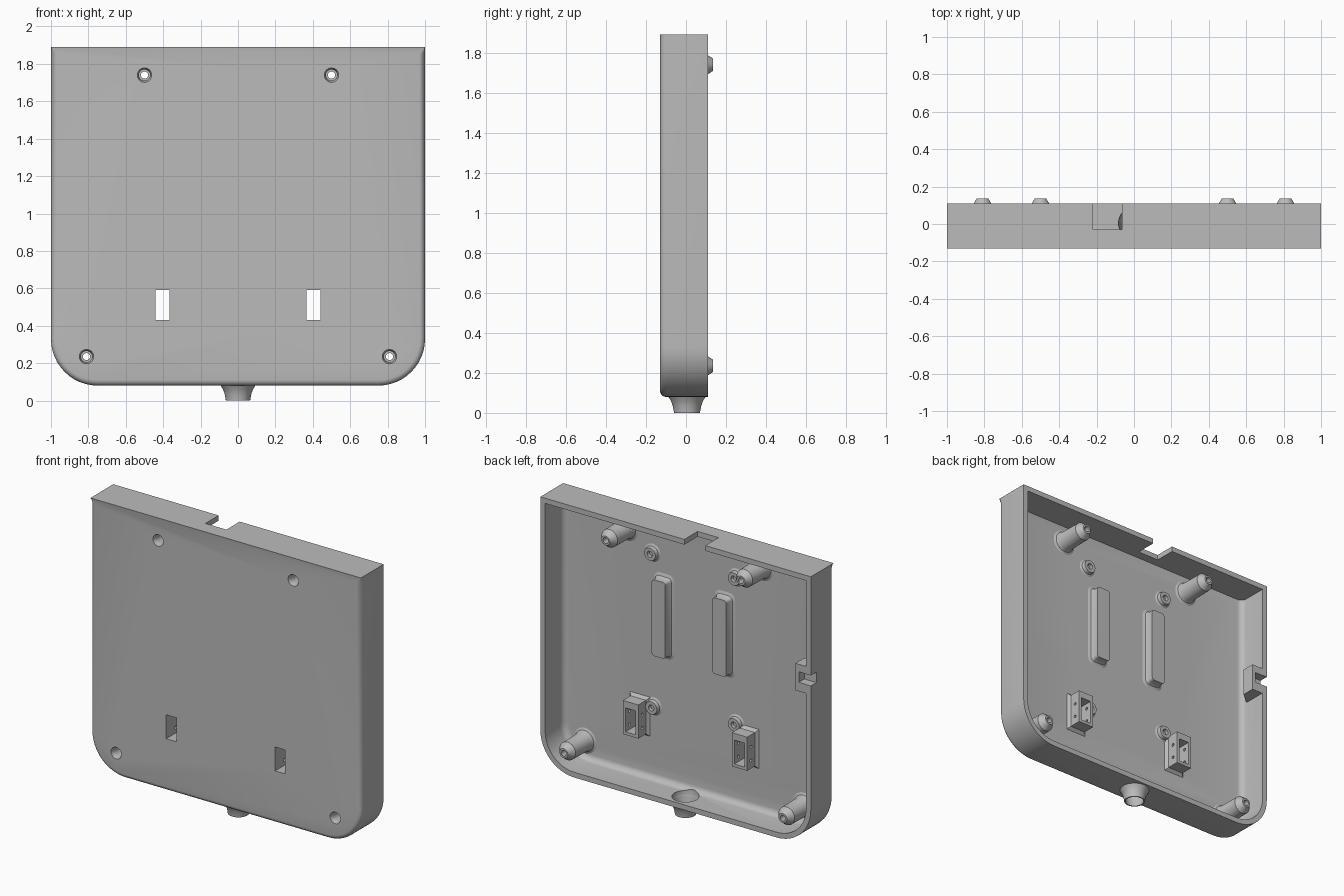
import bpy, bmesh, math

if "Cube" in bpy.data.objects:
    bpy.data.objects.remove(bpy.data.objects["Cube"], do_unlink=True)

# Single plastic colour
grey = bpy.data.materials.new("grey_plastic")
grey.use_nodes = True
grey.diffuse_color = (0.5, 0.5, 0.5, 1)
grey.node_tree.nodes["Principled BSDF"].inputs["Base Color"].default_value = (0.5, 0.5, 0.5, 1)

TOP, BACK, FRONT, FLOOR, WALL = 1.89, 0.11, -0.13, -0.09, 0.035


def loft(name, rings):
    """Skin a list of equal rings and cap both ends."""
    bm = bmesh.new()
    rows = [[bm.verts.new(p) for p in ring] for ring in rings]
    n = len(rows[0])
    for a, b in zip(rows, rows[1:]):
        for i in range(n):
            j = (i + 1) % n
            bm.faces.new((a[i], a[j], b[j], b[i]))
    bm.faces.new(rows[0])
    bm.faces.new(rows[-1])
    bmesh.ops.recalc_face_normals(bm, faces=bm.faces)
    mesh = bpy.data.meshes.new(name)
    bm.to_mesh(mesh)
    bm.free()
    mesh.materials.append(grey)
    obj = bpy.data.objects.new(name, mesh)
    bpy.context.collection.objects.link(obj)
    return obj


def lathe(name, profile, centre, axis="y", sides=32):
    """Revolve (radius, height) pairs about an axis through centre."""
    rings = []
    for r, h in profile:
        ring = []
        for i in range(sides):
            t = math.tau * i / sides
            u, v = r * math.cos(t), r * math.sin(t)
            d = {"x": (h, u, v), "y": (u, h, v), "z": (u, v, h)}[axis]
            ring.append([c + o for c, o in zip(centre, d)])
        rings.append(ring)
    return loft(name, rings)


def rect(x0, x1, z0, z1, y, radius=0):
    """Rectangular ring facing y, optionally with rounded corners."""
    if not radius:
        return [(x0, y, z0), (x1, y, z0), (x1, y, z1), (x0, y, z1)]
    ring = []
    corners = [(x1, z1, -1, -1), (x0, z1, 1, -1), (x0, z0, 1, 1), (x1, z0, -1, 1)]
    for k, (x, z, sx, sz) in enumerate(corners):
        for i in range(5):
            t = math.pi / 2 * (k + i / 4)
            ring.append((x + radius * (sx + math.cos(t)), y, z + radius * (sz + math.sin(t))))
    return ring


def box(name, x0, x1, y0, y1, z0, z1):
    return loft(name, [rect(x0, x1, z0, z1, y) for y in (y0, y1)])


def outline(y, inset, top=TOP, corner=0):
    """Case outline: square top corners and large rounded bottom corners."""
    half = [(1 - corner, top), (1 - inset, top - 0.035)]
    for i in range(13):
        t = math.pi / 2 * i / 12
        half.append((0.75 + (0.25 - inset) * math.cos(t), 0.33 - (0.25 - inset) * math.sin(t)))
    return [(x, y, z) for x, z in half] + [(-x, y, z) for x, z in reversed(half)]


def cut(obj, cutters):
    for c in cutters:
        m = obj.modifiers.new("cut", "BOOLEAN")
        m.operation, m.solver, m.object = "DIFFERENCE", "EXACT", c
        bpy.context.view_layer.objects.active = obj
        bpy.ops.object.modifier_apply(modifier=m.name)


parts, cutters = [], []

# Shell: rounded front edge, rim, inner walls and filleted floor
steps = [math.pi / 2 * i / 5 for i in range(6)]
rings = [outline(FRONT + 0.03 * (1 - math.cos(t)), 0.03 * (1 - math.sin(t))) for t in steps]
rings.append(outline(BACK, 0))
for t in steps:
    d = WALL + 0.04 * (1 - math.cos(t))
    y = FLOOR + 0.04 * (1 - math.sin(t))
    if t == 0:
        rings.append(outline(BACK, WALL, TOP - WALL, WALL))
    rings.append(outline(y, d, TOP - WALL, d))
case = loft("case_shell", rings)
parts.append(case)

# Screw posts with chamfered tips and recessed through holes
post = [(0.085, -0.1), (0.085, FLOOR), (0.07, -0.083), (0.062, -0.065),
        (0.06, 0.095), (0.047, 0.11), (0.031, 0.135)]
bore = [(0.042, -0.14), (0.03, -0.105), (0.03, 0.04), (0.019, 0.04), (0.019, 0.2)]
for x, z in ((0.5, 1.74), (-0.5, 1.74), (0.81, 0.235), (-0.81, 0.235)):
    p = lathe("screw_post", post, (x, 0, z))
    c = lathe("screw_cutter", bore, (x, 0, z))
    cut(p, [c])
    parts.append(p)
    cutters.append(c)

# Small mounting bosses with blind holes
boss = [(0.06, -0.1), (0.06, FLOOR), (0.047, -0.083), (0.042, -0.06)]
for x, z in ((0.31, 1.625), (-0.31, 1.625), (0.3, 0.6), (-0.31, 0.65)):
    b = lathe("mounting_boss", boss, (x, 0, z))
    c = lathe("boss_cutter", [(0.02, -0.085), (0.02, 0)], (x, 0, z))
    cut(b, [c])
    bpy.data.objects.remove(c, do_unlink=True)
    parts.append(b)

for s in (1, -1):
    # Support rails with flared bases
    cx = 0.225 * s
    parts.append(loft("support_rail", [
        rect(cx - 0.05 - g, cx + 0.05 + g, 0.97 - g, 1.48 + g, y, 0.018 + g)
        for g, y in ((0.028, -0.1), (0.028, FLOOR), (0.01, -0.083), (0, -0.065), (0, -0.03))]))

    # Socket housings around the front windows
    cx = 0.4025 * s
    h = loft("socket_housing", [
        rect(cx - 0.057 - g, cx + 0.057 + g, 0.41 - g, 0.635 + g, y)
        for g, y in ((0.018, -0.1), (0.018, FLOOR), (0, -0.072), (0, 0.01))])
    window = box("window_cutter", cx - 0.0375, cx + 0.0375, -0.2, 0.1, 0.43, 0.59)
    pins = [lathe("pin_cutter", [(0.01, -0.1), (0.01, 0.1)], (cx, -0.03, z), "x", 12)
            for z in (0.465, 0.555)]
    cut(h, [window] + pins)
    for p in pins:
        bpy.data.objects.remove(p, do_unlink=True)
    parts.append(h)
    cutters.append(window)

# Cable sleeve under the bottom wall
sleeve = lathe("cable_sleeve", [(0.065, 0), (0.067, 0.015), (0.072, 0.038), (0.08, 0.06),
                                (0.094, 0.082), (0.094, 0.1)], (0, 0.005, 0), "z")
funnel = lathe("sleeve_cutter", [(0.056, -0.02), (0.058, 0.02), (0.083, 0.09), (0.083, 0.15)],
               (0, 0.005, 0), "z")
cut(sleeve, [funnel])
parts.append(sleeve)
cutters.append(funnel)

# Latch block on the side wall, with a slot through the wall
latch = loft("side_latch", [rect(-0.98, x, 1.10, 1.28, y)
                            for x, y in ((-0.955, -0.04), (-0.885, 0.02), (-0.885, 0.108))])
slot = box("slot_cutter", -1.1, -0.91, 0.05, 0.2, 1.16, 1.23)
cut(latch, [slot])
parts.append(latch)
cutters.append(slot)

# Notch in the top wall
cutters.append(box("notch_cutter", -0.22, -0.065, -0.03, 0.2, 1.8, 2))
cut(case, cutters)
for c in cutters:
    bpy.data.objects.remove(c, do_unlink=True)

# Smooth curved surfaces while keeping edges crisp
bpy.ops.object.select_all(action="DESELECT")
for p in parts:
    p.select_set(True)
bpy.context.view_layer.objects.active = case
bpy.ops.object.shade_smooth_by_angle(angle=math.radians(32))
